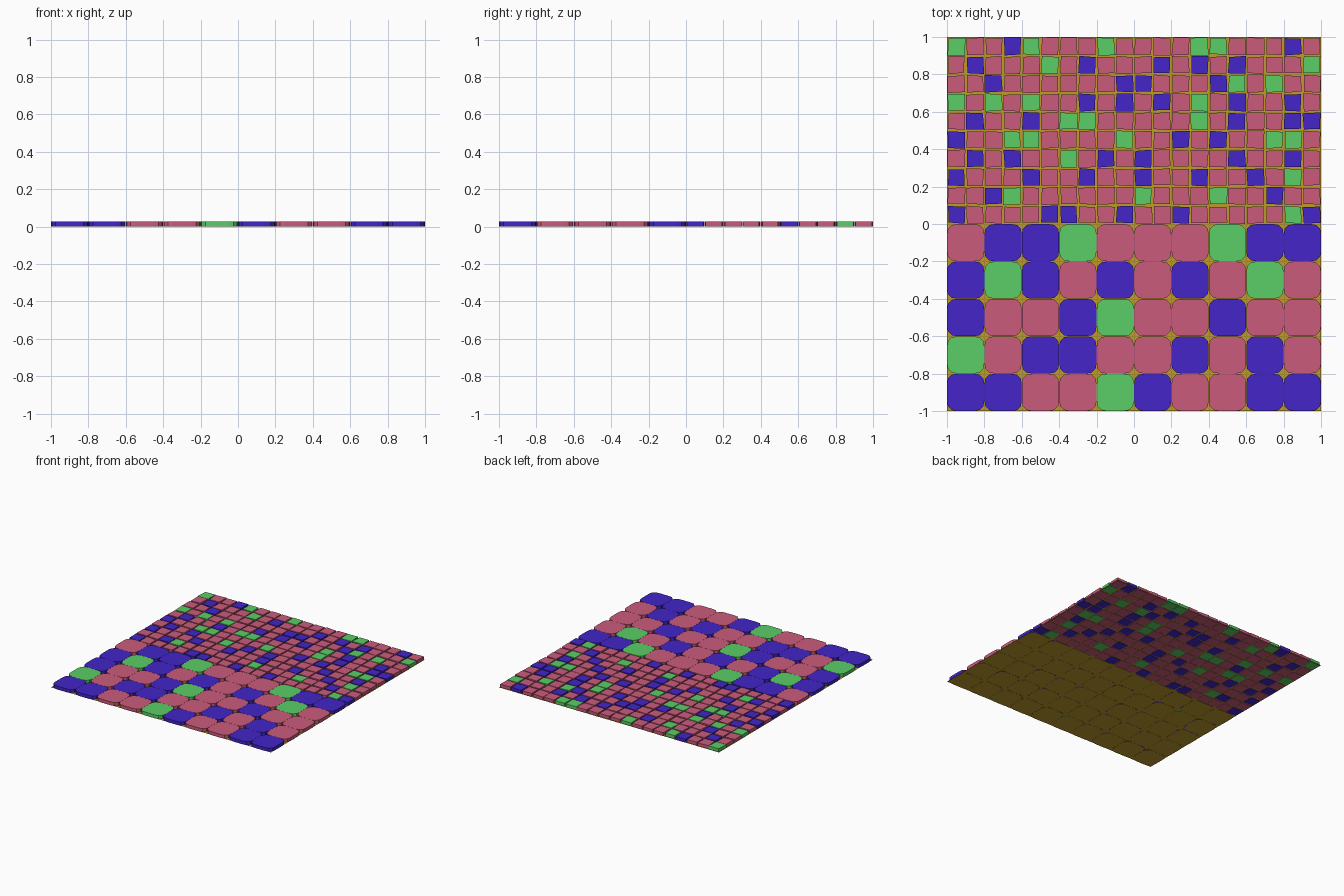
import bpy, bmesh, random

if "Cube" in bpy.data.objects:
    bpy.data.objects.remove(bpy.data.objects["Cube"])

random.seed(4)
HEIGHT, SHEET_Z = 0.028, 0.002


def make_material(name, srgb):
    mat = bpy.data.materials.new(name)
    mat.diffuse_color = [c ** 2.2 for c in srgb] + [1]
    mat.use_nodes = True
    mat.node_tree.nodes["Principled BSDF"].inputs["Base Color"].default_value = mat.diffuse_color
    return mat


MATS = [make_material("pink", (0.79, 0.36, 0.48)),
        make_material("blue", (0.27, 0.16, 0.78)),
        make_material("green", (0.36, 0.80, 0.40)),
        make_material("grout_gold", (0.74, 0.60, 0.18))]
INDEX = {".": 0, "B": 1, "G": 2}
GOLD = 3


def add_prism(bm, outline, color, bottom_color):
    """Straight-sided tile from a counter-clockwise outline."""
    low = [bm.verts.new((x, y, 0)) for x, y in outline]
    top = [bm.verts.new((x, y, HEIGHT)) for x, y in outline]
    n = len(outline)
    bm.faces.new(top).material_index = color
    bm.faces.new(low[::-1]).material_index = bottom_color
    for i in range(n):
        j = (i + 1) % n
        bm.faces.new((low[i], low[j], top[j], top[i])).material_index = color


def finish(bm, name):
    mesh = bpy.data.meshes.new(name)
    bm.to_mesh(mesh)
    bm.free()
    for mat in MATS:
        mesh.materials.append(mat)
    bpy.context.collection.objects.link(bpy.data.objects.new(name, mesh))


# cushion-shaped outline: one rounded corner turned four times
CORNER = [(1, 0.46), (0.95, 0.75), (0.75, 0.95), (0.46, 1)]


def cushion():
    points = []
    corner = CORNER
    for _ in range(4):
        points += corner
        corner = [(-y, x) for x, y in corner]
    return points


# large rounded tiles on the front half, rows listed from back to front
LARGE = [".BBG...GBB",
         "BGB.B.B.G.",
         "B..BG..B..",
         "G.BB..B.B.",
         "BB..GB..BB"]
bm = bmesh.new()
for r, row in enumerate(LARGE):
    for c, key in enumerate(row):
        cx, cy = -0.9 + 0.2 * c, -0.1 - 0.2 * r
        add_prism(bm, [(cx + 0.0995 * x, cy + 0.0995 * y) for x, y in cushion()],
                  INDEX[key], GOLD)
finish(bm, "large_rounded_tiles")

# small uneven square tiles on the back half
SMALL = ["G..BG...G....GG...B.",
         ".B...G.B...B.B.B...G",
         "..B......BB...BG.G..",
         "G.G.G..B.B.B.G.B..B.",
         ".B..B.GG.....G.B..BB",
         "B..GG....G..B.B..GG.",
         ".B.B..G.B.B....B..B.",
         "B...B..B..B..B..B.G.",
         "..BG......G...G..B..",
         "B....BB..B..B.....GB"]
bm = bmesh.new()
for r, row in enumerate(SMALL):
    for c, key in enumerate(row):
        cx, cy = -0.95 + 0.1 * c, 0.95 - 0.1 * r
        outline = [(cx + sx * (0.0495 - random.uniform(0, 0.009)),
                    cy + sy * (0.0495 - random.uniform(0, 0.009)))
                   for sx, sy in ((-1, -1), (1, -1), (1, 1), (-1, 1))]
        add_prism(bm, outline, INDEX[key], INDEX[key])
finish(bm, "small_mosaic_tiles")

# grout sheet filling the gaps between all tiles
bm = bmesh.new()
sheet = bm.faces.new([bm.verts.new((x, y, SHEET_Z))
                      for x, y in ((-1, -1), (1, -1), (1, 1), (-1, 1))])
sheet.material_index = GOLD
finish(bm, "grout_sheet")
